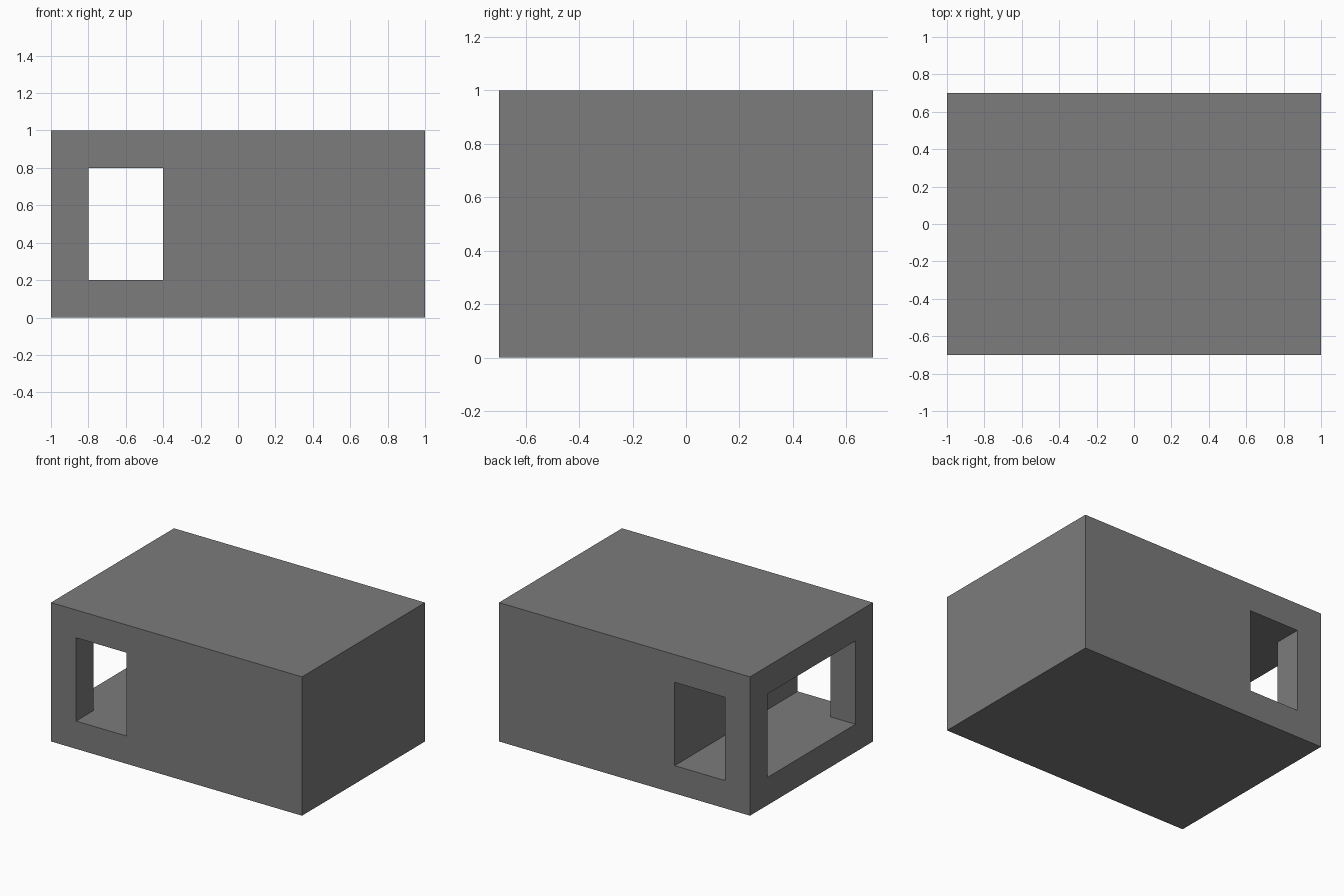
import bpy
import bmesh

cube = bpy.data.objects.get("Cube")
if cube:
    bpy.data.objects.remove(cube, do_unlink=True)

# Single matte grey
grey = bpy.data.materials.new("grey")
grey.use_nodes = True
colour = (0.2, 0.2, 0.2, 1)
grey.diffuse_color = colour
grey.node_tree.nodes["Principled BSDF"].inputs["Base Color"].default_value = colour


def prism(name, plan, bottom, top):
    """Extrude a counter-clockwise floor plan between two heights."""
    bm = bmesh.new()
    base = bm.faces.new([bm.verts.new((x, y, bottom)) for x, y in plan])
    raised = bmesh.ops.extrude_face_region(bm, geom=[base], use_keep_orig=True)
    verts = [v for v in raised["geom"] if isinstance(v, bmesh.types.BMVert)]
    bmesh.ops.translate(bm, vec=(0, 0, top - bottom), verts=verts)
    bmesh.ops.recalc_face_normals(bm, faces=bm.faces)
    mesh = bpy.data.meshes.new(name)
    bm.to_mesh(mesh)
    bm.free()
    mesh.materials.append(grey)
    obj = bpy.data.objects.new(name, mesh)
    bpy.context.collection.objects.link(obj)
    return obj


# Solid outer block
block = prism("block", [(-1, -0.7), (1, -0.7), (1, 0.7), (-1, 0.7)], 0, 1)

# Cavity: wide end opening joined to a passage running front to back
half = [(-1.1, -0.5), (-0.8, -0.5), (-0.8, -0.8), (-0.4, -0.8)]
plan = half + [(x, -y) for x, y in reversed(half)]
cavity = prism("cavity_cutter", plan, 0.2, 0.8)
cavity.hide_render = True

# Cut the cavity, then discard the cutter
cut = block.modifiers.new("openings", "BOOLEAN")
cut.operation = "DIFFERENCE"
cut.solver = "EXACT"
cut.object = cavity
bpy.context.view_layer.objects.active = block
bpy.ops.object.modifier_apply(modifier=cut.name)
bpy.data.objects.remove(cavity, do_unlink=True)
